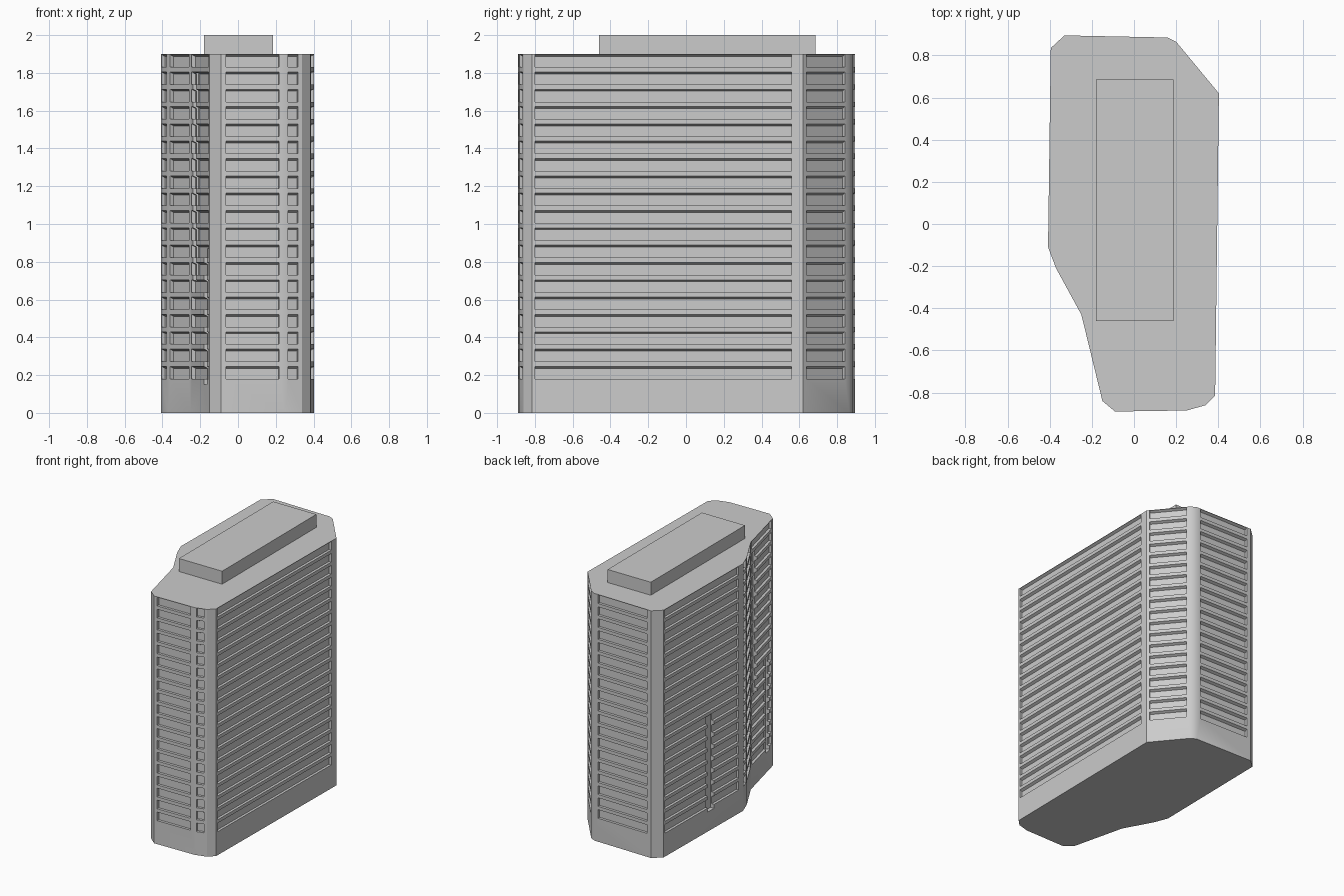
import bpy, bmesh
from mathutils import Vector

if "Cube" in bpy.data.objects:
    bpy.data.objects.remove(bpy.data.objects["Cube"])

# Tower footprint, counter-clockwise from the front left corner
PLAN = [(-0.15, -0.84), (-0.09, -0.89), (0.25, -0.885), (0.34, -0.86),
        (0.385, -0.815), (0.403, 0.62), (0.20, 0.865), (0.16, 0.885),
        (-0.33, 0.895), (-0.395, 0.835), (-0.408, -0.11), (-0.37, -0.21),
        (-0.25, -0.43)]
ROOF = 1.9

# Window bays: wall index, start and end as fractions of the wall
BAYS = [(1, 0.075, 0.90), (2, 0.17, 0.75), (4, 0.01, 0.957), (5, 0.07, 0.90),
        (7, 0.065, 0.93), (9, 0.015, 0.945), (10, 0.10, 0.80),
        (11, 0.09, 0.92), (12, 0.05, 0.94)]
# Vertical slots: wall index, fractions, bottom and top
SLOTS = [(9, 0.555, 0.635, 0.15, 0.87), (12, 0.12, 0.28, 0.70, 1.80),
         (12, 0.70, 0.86, 0.15, 0.87)]


def make_object(name, bm):
    bmesh.ops.recalc_face_normals(bm, faces=bm.faces)
    mesh = bpy.data.meshes.new(name)
    bm.to_mesh(mesh)
    bm.free()
    obj = bpy.data.objects.new(name, mesh)
    bpy.context.collection.objects.link(obj)
    return obj


def add_recess(bm, wall, t0, t1, z0, z1, depth, slope=0.0):
    """Block sunk into a wall; its ceiling drops by slope * depth going in."""
    a = Vector((*PLAN[wall], 0))
    b = Vector((*PLAN[(wall + 1) % len(PLAN)], 0))
    d = (b - a).normalized()
    out = Vector((d.y, -d.x, 0))
    verts = []
    for off in (0.01, -depth):
        for t, z in ((t0, z0), (t1, z0), (t1, z1 + off * slope), (t0, z1 + off * slope)):
            p = a.lerp(b, t) + out * off
            verts.append(bm.verts.new((p.x, p.y, z)))
    bm.faces.new(verts[:4])
    bm.faces.new(verts[4:])
    for i in range(4):
        j = (i + 1) % 4
        bm.faces.new((verts[i], verts[j], verts[4 + j], verts[4 + i]))


def carve(obj, cutter):
    cutter.hide_render = True
    mod = obj.modifiers.new(cutter.name, 'BOOLEAN')
    mod.operation = 'DIFFERENCE'
    mod.solver = 'EXACT'
    mod.object = cutter
    bpy.context.view_layer.objects.active = obj
    bpy.ops.object.modifier_apply(modifier=mod.name)
    bpy.data.objects.remove(cutter)


# Tower body: extruded footprint
bm = bmesh.new()
base = bm.faces.new([bm.verts.new((x, y, 0)) for x, y in PLAN])
top = bmesh.ops.extrude_face_region(bm, geom=[base], use_keep_orig=True)
bmesh.ops.translate(bm, vec=(0, 0, ROOF),
                    verts=[v for v in top['geom'] if isinstance(v, bmesh.types.BMVert)])
tower = make_object("tower", bm)

# Nineteen storeys of recessed windows
bm = bmesh.new()
for row in range(19):
    z = 0.18 + row * 0.0917
    for wall, t0, t1 in BAYS:
        add_recess(bm, wall, t0, t1, z, z + 0.066, 0.02, 0.5)
carve(tower, make_object("window_cutter", bm))

# Tall slots on the left side
bm = bmesh.new()
for slot in SLOTS:
    add_recess(bm, *slot, 0.03)
carve(tower, make_object("slot_cutter", bm))

bpy.ops.object.select_all(action='DESELECT')
tower.select_set(True)
bpy.context.view_layer.objects.active = tower
bpy.ops.object.shade_smooth_by_angle(angle=0.5)

# Rooftop plant room
bpy.ops.mesh.primitive_cube_add(size=1, location=(0.003, 0.113, 1.95))
plant = bpy.context.object
plant.name = "rooftop_plant_room"
plant.scale = (0.367, 1.145, 0.1)
